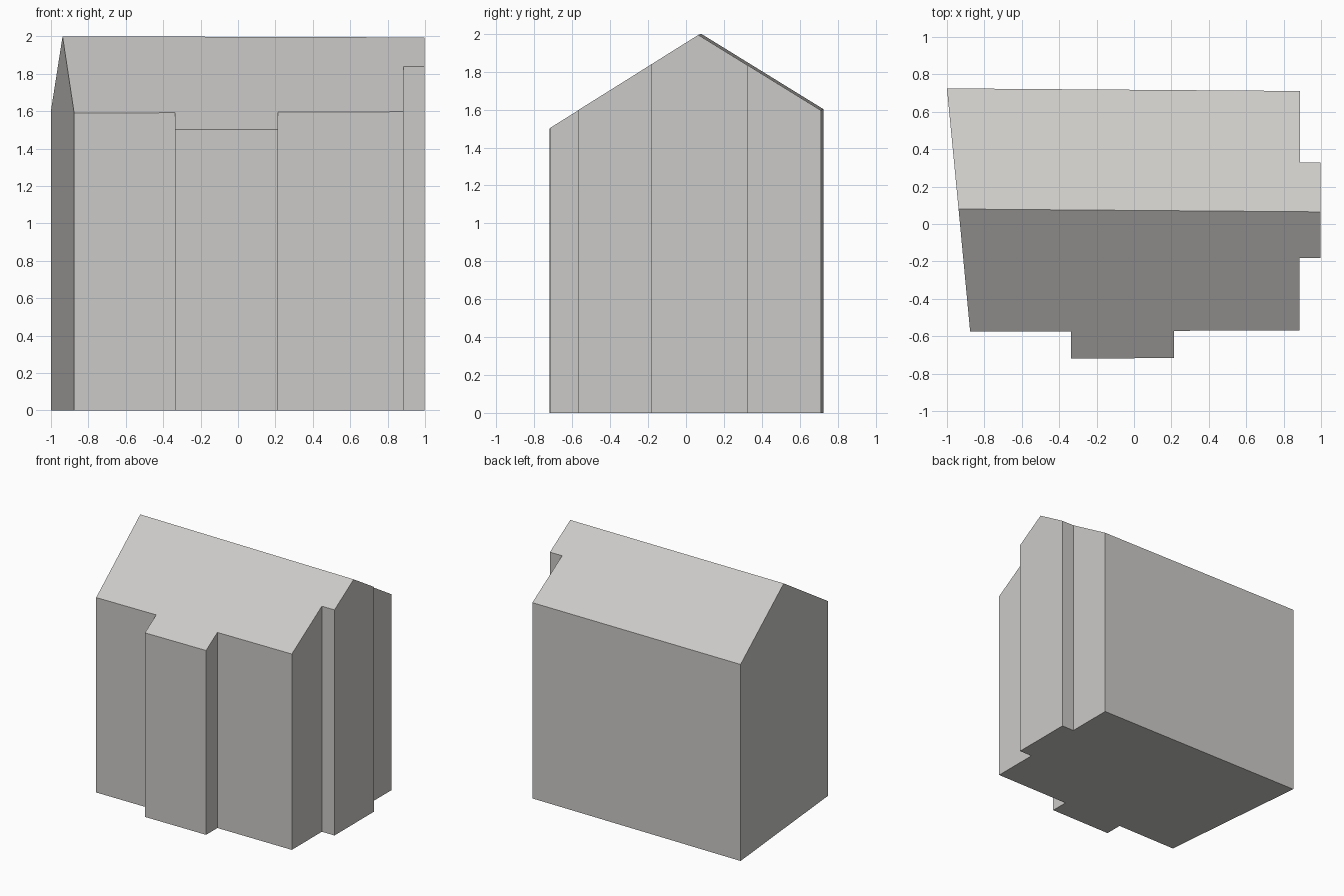
import bpy
import bmesh

if "Cube" in bpy.data.objects:
    bpy.data.objects.remove(bpy.data.objects["Cube"])

# Outline of the house seen from above; the two ridge ends are part of it
LEFT_RIDGE, RIGHT_RIDGE = (-0.938, 0.080), (0.998, 0.065)
FRONT = [(-0.876, -0.576), (-0.336, -0.574), (-0.336, -0.719), (0.214, -0.717),
         (0.214, -0.571), (0.884, -0.569), (0.884, -0.182), (0.998, -0.182)]
BACK = [(0.998, 0.328), (0.888, 0.328), (0.888, 0.711), (-1.0, 0.725)]


def roof_height(x, y):
    """Height of the gabled roof above a point of the outline."""
    t = (x - LEFT_RIDGE[0]) / (RIGHT_RIDGE[0] - LEFT_RIDGE[0])
    ridge_y = LEFT_RIDGE[1] + t * (RIGHT_RIDGE[1] - LEFT_RIDGE[1])
    ridge_z = 2.0 - 0.006 * t
    slope = 0.626 if y < ridge_y else 0.617
    return ridge_z - slope * abs(y - ridge_y)


def make_house():
    outline = [LEFT_RIDGE] + FRONT + [RIGHT_RIDGE] + BACK
    n, split = len(outline), len(FRONT) + 1
    bm = bmesh.new()
    base = [bm.verts.new((x, y, 0)) for x, y in outline]
    top = [bm.verts.new((x, y, roof_height(x, y))) for x, y in outline]
    # floor and walls
    bm.faces.new(base[::-1])
    for i in range(n):
        j = (i + 1) % n
        bm.faces.new((base[i], base[j], top[j], top[i]))
    # front and back roof slopes
    bm.faces.new(top[:split + 1])
    bm.faces.new(top[split:] + top[:1])
    bmesh.ops.recalc_face_normals(bm, faces=bm.faces)
    mesh = bpy.data.meshes.new("gabled_house")
    bm.to_mesh(mesh)
    bm.free()
    house = bpy.data.objects.new("gabled_house", mesh)
    bpy.context.collection.objects.link(house)
    return house


# One plain grey for walls and roof
grey = bpy.data.materials.new("warm_grey")
grey.diffuse_color = (0.60, 0.59, 0.575, 1)
grey.use_nodes = True
grey.node_tree.nodes["Principled BSDF"].inputs["Base Color"].default_value = grey.diffuse_color
make_house().data.materials.append(grey)
